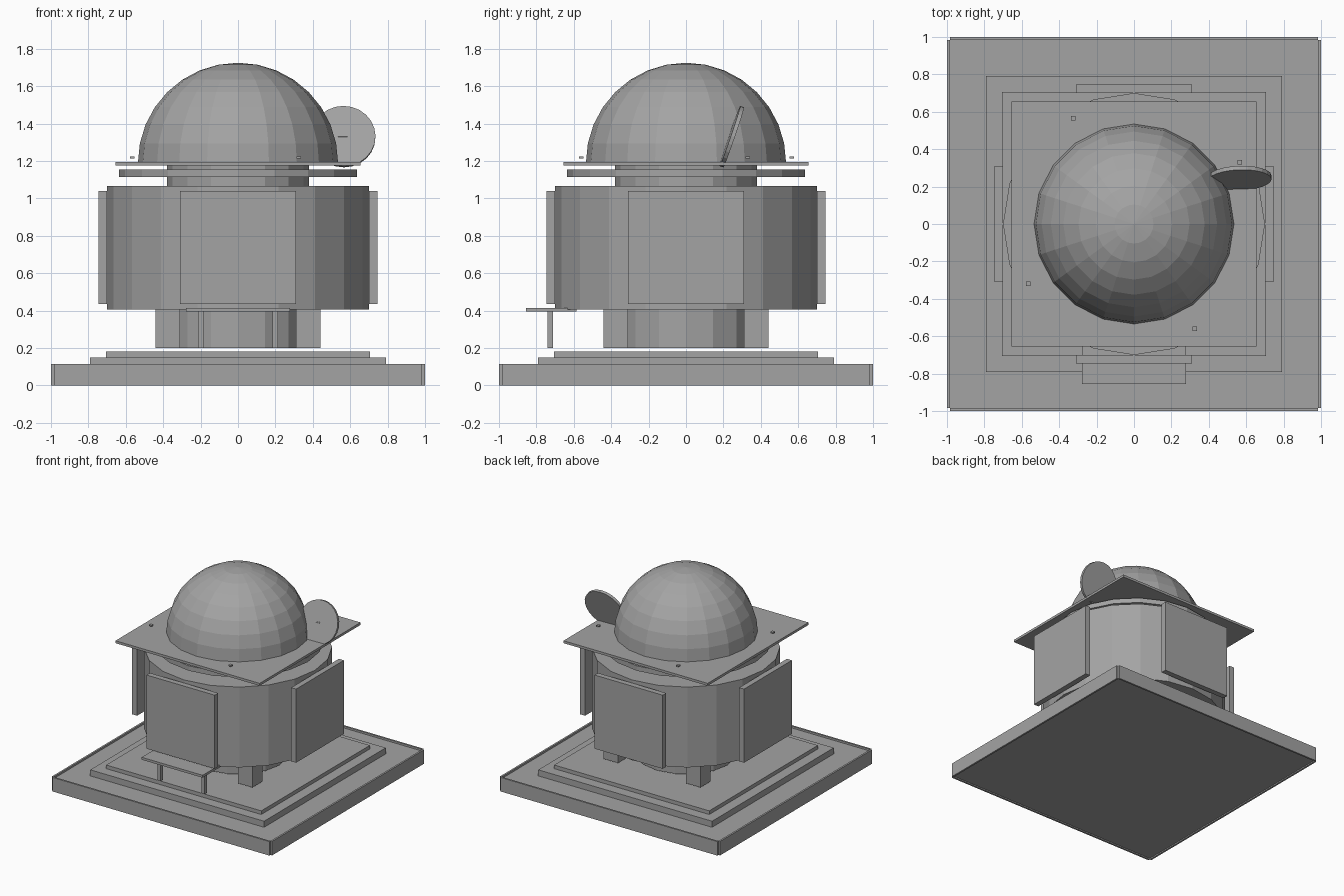
import bpy, bmesh, math
from mathutils import Matrix, Vector

old = bpy.data.objects.get("Cube")
if old:
    bpy.data.objects.remove(old, do_unlink=True)

grey = bpy.data.materials.new("stone_grey")
grey.use_nodes = True
grey.diffuse_color = (0.37, 0.37, 0.37, 1)
grey.node_tree.nodes["Principled BSDF"].inputs["Base Color"].default_value = grey.diffuse_color

SIDES = 20


def finish(name, bm):
    mesh = bpy.data.meshes.new(name)
    bm.to_mesh(mesh)
    bm.free()
    mesh.materials.append(grey)
    obj = bpy.data.objects.new(name, mesh)
    bpy.context.collection.objects.link(obj)
    return obj


def box(name, x, y, z):
    """Box from (min, max) ranges on each axis."""
    bm = bmesh.new()
    size = [r[1] - r[0] for r in (x, y, z)]
    centre = [(r[0] + r[1]) / 2 for r in (x, y, z)]
    bmesh.ops.create_cube(bm, size=1, matrix=Matrix.Translation(centre) @ Matrix.Diagonal((*size, 1)))
    return finish(name, bm)


def cylinder(name, radius, start, end, sides=SIDES):
    """Capped cylinder between two points."""
    start, end = Vector(start), Vector(end)
    axis = end - start
    turn = axis.to_track_quat('Z', 'Y').to_matrix().to_4x4()
    bm = bmesh.new()
    bmesh.ops.create_cone(bm, cap_ends=True, segments=sides, radius1=radius, radius2=radius,
                          depth=axis.length, matrix=Matrix.Translation((start + end) / 2) @ turn)
    return finish(name, bm)


def drum(name, radius, z0, z1, sides=SIDES):
    return cylinder(name, radius, (0, 0, z0), (0, 0, z1), sides)


def slab(name, half, z0, z1):
    return box(name, (-half, half), (-half, half), (z0, z1))


# Stepped square base with thin border strips
slab("base_slab", 0.985, 0.01, 0.1)
slab("lower_step", 0.79, 0.1, 0.15)
slab("upper_step", 0.705, 0.15, 0.18)

# Border strips and wall panels, one for each side
for i, side in enumerate(("front", "left", "back", "right")):
    turn = i * math.pi / 2
    for part in (
        box(side + "_border", (-0.985, 0.985), (-1, -0.985), (0, 0.115)),
        box(side + "_panel", (-0.31, 0.31), (-0.745, -0.7), (0.435, 1.04)),
    ):
        part.rotation_euler.z = turn

# Supports under the body
drum("lower_neck", 0.38, 0.2, 0.41, 16)
for sx in (-1, 1):
    for sy in (-1, 1):
        leg = box("support_leg", (-0.065, 0.065), (-0.065, 0.065), (0.2, 0.41))
        leg.location = (sx * 0.375, sy * 0.375, 0)

# Main body and the parts stacked on it
drum("body", 0.7, 0.405, 1.065)
drum("upper_neck", 0.38, 1.06, 1.18, 16)
drum("collar_disc", 0.635, 1.115, 1.155)
slab("roof_plate", 0.655, 1.175, 1.195)

# Half-sphere dome
bm = bmesh.new()
bmesh.ops.create_uvsphere(bm, u_segments=SIDES, v_segments=16, radius=0.535)
cut = bmesh.ops.bisect_plane(bm, geom=bm.verts[:] + bm.edges[:] + bm.faces[:], dist=0.0001,
                             plane_co=(0, 0, 0), plane_no=(0, 0, 1), clear_inner=True)
bmesh.ops.holes_fill(bm, edges=[e for e in bm.edges if e.is_boundary], sides=0)
dome = finish("dome", bm)
dome.location.z = 1.19

# Small roof lights
for x, y in ((-0.325, 0.565), (0.565, 0.33), (-0.565, -0.32), (0.325, -0.56)):
    light = box("roof_light", (-0.012, 0.012), (-0.012, 0.012), (1.214, 1.224))
    light.location = (x, y, 0)

# Tilted dish with its arm
centre = Vector((0.565, 0.245, 1.33))
normal = Vector((0.03, -0.945, 0.325)).normalized()
cylinder("dish", 0.17, centre - normal * 0.011, centre + normal * 0.011, 24)
cylinder("dish_arm", 0.008, (0.4, 0.24, 1.33), (0.585, 0.24, 1.33), 8)

# Bench at the front
box("bench_top", (-0.277, 0.277), (-0.855, -0.585), (0.395, 0.415))
for sx in (-1, 1):
    leg = box("bench_leg", (-0.015, 0.015), (-0.74, -0.71), (0.2, 0.4))
    leg.location.x = sx * 0.2
